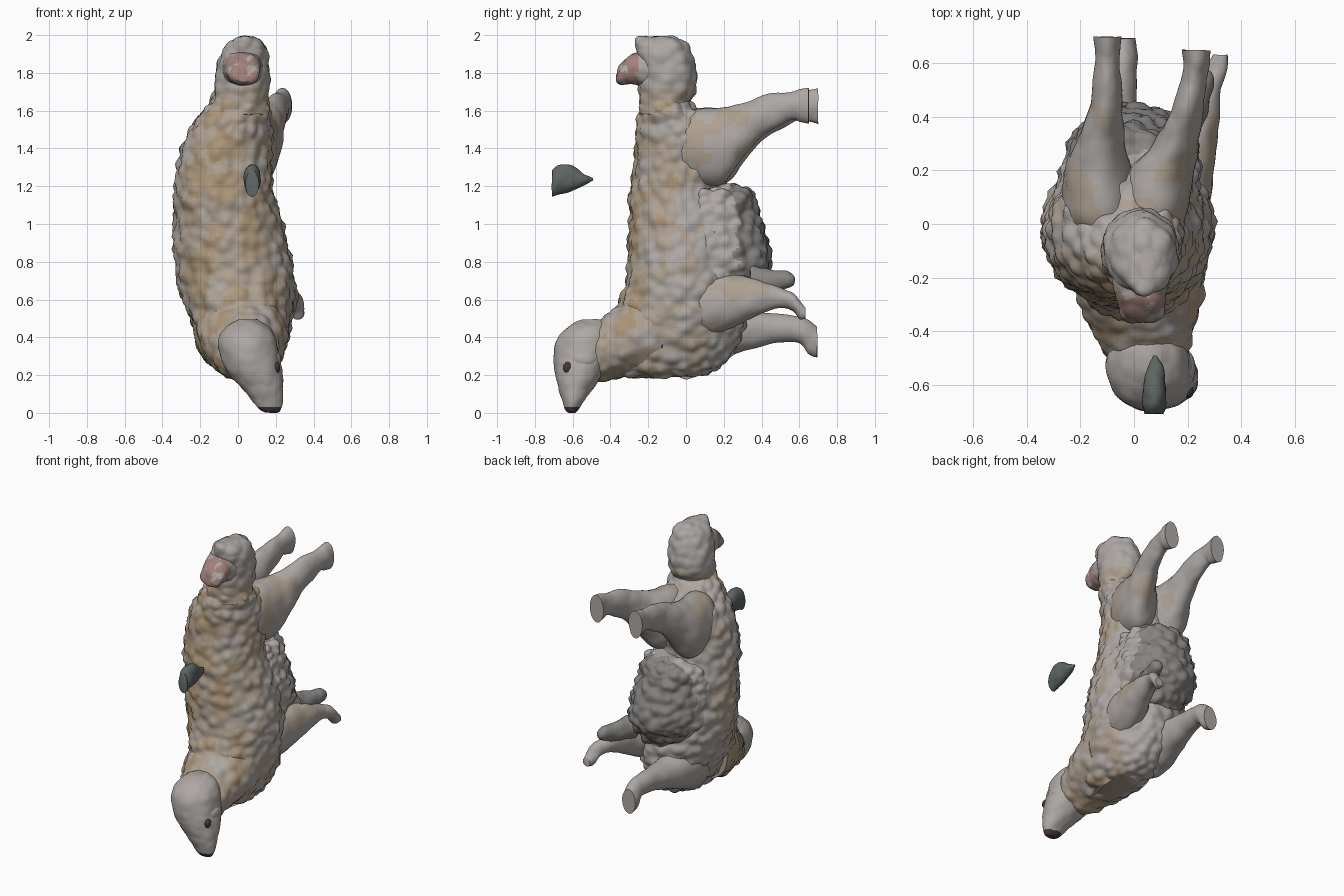
import bpy, bmesh, math
from mathutils import Vector, noise


def material(name, col):
    m = bpy.data.materials.new(name)
    m.diffuse_color = (*col, 1)
    return m


PALE = material("pale_skin", (0.42, 0.39, 0.37))
BUFF = material("buff_wool", (0.42, 0.35, 0.28))
TAN = material("tan_wool", (0.41, 0.30, 0.19))
DARK = material("dark_wool", (0.24, 0.23, 0.22))
PINK = material("pink_skin", (0.36, 0.22, 0.20))
BLACK = material("dark_eye", (0.06, 0.04, 0.035))
STONE = material("stone", (0.11, 0.13, 0.125))
MATS = [PALE, BUFF, TAN, DARK, PINK, BLACK, STONE]


def catmull(p, t):
    i = min(int(t), len(p) - 2)
    f = t - i
    a, b, c, d = p[max(i - 1, 0)], p[i], p[i + 1], p[min(i + 2, len(p) - 1)]
    return [0.5 * (2 * q + (r - o) * f + (2 * o - 5 * q + 4 * r - s) * f * f
                   + (3 * q - o - 3 * r + s) * f ** 3) for o, q, r, s in zip(a, b, c, d)]


def loft(name, axis, slices, paint, lump=0.0, sides=56, steps=9, size=15):
    """Smooth loft through ellipses: (height, x0, x1, v0, v1) along the axis."""
    bm = bmesh.new()
    rings = []
    n = (len(slices) - 1) * steps
    for k in range(n + 1):
        h, x0, x1, v0, v1 = catmull(slices, k / steps)
        ring = []
        for s in range(sides):
            a = math.tau * s / sides
            x = (x0 + x1) / 2 + (x1 - x0) / 2 * math.cos(a)
            v = (v0 + v1) / 2 + (v1 - v0) / 2 * math.sin(a)
            ring.append(bm.verts.new((x, v, h) if axis == 'Z' else (x, h, v)))
        rings.append(ring)
    for r, q in zip(rings, rings[1:]):
        for s in range(sides):
            t = (s + 1) % sides
            bm.faces.new((r[s], r[t], q[t], q[s]))
    bm.faces.new(rings[0])
    bm.faces.new(rings[-1])
    bmesh.ops.recalc_face_normals(bm, faces=bm.faces)
    bm.normal_update()
    # rounded wool lumps
    if lump:
        moves = [(v, v.normal * lump * (0.45 - noise.voronoi(v.co * size)[0][0])) for v in bm.verts]
        for v, d in moves:
            v.co += d
    bm.normal_update()
    for f in bm.faces:
        f.material_index = MATS.index(paint(f.calc_center_median()))
    return finish(name, bm)


def finish(name, bm):
    me = bpy.data.meshes.new(name)
    bm.to_mesh(me)
    bm.free()
    for m in MATS:
        me.materials.append(m)
    ob = bpy.data.objects.new(name, me)
    bpy.context.collection.objects.link(ob)
    bpy.ops.object.select_all(action='DESELECT')
    ob.select_set(True)
    bpy.context.view_layer.objects.active = ob
    bpy.ops.object.shade_smooth_by_angle(angle=math.radians(50))
    return ob


def ball(name, pos, scale, mat):
    bm = bmesh.new()
    bmesh.ops.create_uvsphere(bm, u_segments=20, v_segments=12, radius=1)
    for v in bm.verts:
        v.co = Vector(pos) + Vector([a * b for a, b in zip(v.co, scale)])
    for f in bm.faces:
        f.material_index = MATS.index(mat)
    return finish(name, bm)


def fleece(c):
    w = noise.noise(c * 7) * 0.7 + noise.noise(c * 20) * 0.3 - c.y * 1.5 - 0.15
    if c.y < -0.3:
        w -= 1.6 * (-0.3 - c.y) + 0.1
    return TAN if w > 0.3 else BUFF if w > -0.1 else PALE


def skin(c):
    return BUFF if noise.noise(c * 8) - c.y > 0.05 else PALE


def face(c):
    return BLACK if c.z < 0.03 else PALE


# torso, back towards -y
loft("torso", 'Z', [
    (0.185, -.04, .14, -.34, .04), (0.23, -.11, .20, -.40, .17), (0.33, -.18, .25, -.42, .26),
    (0.45, -.24, .28, -.40, .31), (0.58, -.29, .295, -.36, .32), (0.70, -.32, .30, -.32, .30),
    (0.85, -.34, .275, -.31, .29), (1.0, -.34, .24, -.30, .27), (1.15, -.335, .19, -.30, .22),
    (1.3, -.325, .18, -.28, .21), (1.45, -.29, .18, -.27, .21), (1.55, -.22, .175, -.26, .16),
    (1.61, -.17, .165, -.25, .06), (1.67, -.12, .155, -.24, .01)], fleece, 0.035, 100)

# neck and hanging head
loft("neck", 'Y', [
    (-.12, -.24, .27, .20, .68), (-.28, -.21, .26, .185, .63), (-.38, -.17, .23, .18, .55),
    (-.47, -.12, .205, .16, .49), (-.56, -.05, .16, .20, .45)], fleece, 0.025, 64)
loft("head", 'Z', [
    (0.0, .145, .205, -.625, -.585), (0.015, .115, .225, -.64, -.57), (.06, .08, .237, -.655, -.54),
    (.13, .02, .24, -.675, -.49), (.22, -.06, .235, -.695, -.43), (.32, -.10, .215, -.70, -.38),
    (.40, -.10, .20, -.68, -.37), (.46, -.06, .16, -.62, -.39), (.495, 0, .1, -.55, -.43)], face, 0.008)
ball("right_ear", (.19, -.54, .28), (.04, .07, .05), PALE)
ball("right_eye", (.205, -.625, .24), (.018, .026, .03), BLACK)

# rump at the top with bare pink patch
loft("rump", 'Z', [
    (1.58, -.14, .16, -.25, .02), (1.64, -.125, .16, -.245, .02), (1.71, -.125, .165, -.25, .055),
    (1.80, -.12, .17, -.25, .055), (1.89, -.095, .165, -.265, .035), (1.95, -.06, .145, -.27, .01),
    (1.985, -.02, .11, -.26, -.04), (1.998, .02, .08, -.22, -.09)],
     lambda c: BUFF if c.z < 1.72 else PALE, 0.02)
loft("pink_patch", 'Y', [
    (-.37, -.01, .07, 1.75, 1.79), (-.345, -.05, .11, 1.735, 1.85), (-.29, -.07, .125, 1.74, 1.90),
    (-.24, -.08, .13, 1.73, 1.92), (-.18, -.085, .135, 1.70, 1.94)],
     lambda c: PINK if c.y < -.25 and noise.noise(c * 25) > -0.25 else PALE, 0.015)

# shaggy dark belly, blending into the flanks
loft("belly_wool", 'Z', [
    (.60, -.12, .18, .05, .32), (.70, -.21, .24, -.05, .405), (.78, -.26, .255, -.10, .455),
    (.90, -.275, .245, -.12, .44), (1.03, -.27, .215, -.12, .40), (1.12, -.25, .185, -.10, .385),
    (1.18, -.20, .165, -.05, .35), (1.205, -.10, .12, .03, .26)],
     lambda c: DARK if c.y + noise.noise(c * 12) * 0.08 > .26 else PALE, 0.045, 90)


# legs, each slice as (y, x, half width, low z, high z)
def leg(name, rows):
    return loft(name, 'Y', [(y, x - w, x + w, lo, hi) for y, x, w, lo, hi in rows], skin, 0.012, 40, size=9)


for name, xs, dy in (
        ("left_hind_leg", (-.09, -.12, -.135, -.125, -.11, -.10, -.10, -.10, -.10), 0.015),
        ("right_hind_leg", (.04, .06, .10, .15, .185, .21, .225, .235, .235), -.035)):
    shape = [(-.1, .08, 1.32, 1.52), (.02, .135, 1.22, 1.605), (.20, .125, 1.21, 1.615),
             (.30, .09, 1.33, 1.635), (.40, .068, 1.44, 1.67), (.50, .055, 1.51, 1.695),
             (.59, .047, 1.55, 1.70), (.635, .048, 1.54, 1.71), (.685, .054, 1.53, 1.72)]
    leg(name, [(y + dy * y / .68, x, w, lo, hi) for x, (y, w, lo, hi) in zip(xs, shape)])

leg("right_front_leg", [
    (-.08, .10, .10, .44, .66), (.06, .14, .14, .40, .73), (.20, .185, .115, .43, .735),
    (.35, .235, .08, .50, .715), (.48, .27, .055, .55, .67), (.56, .30, .045, .535, .64),
    (.60, .315, .04, .49, .60), (.635, .325, .03, .495, .56)])
leg("left_front_leg", [
    (-.08, -.05, .10, .30, .55), (.06, -.08, .13, .24, .59), (.18, -.085, .125, .28, .57),
    (.34, -.07, .09, .335, .54), (.50, -.055, .065, .37, .525), (.60, -.045, .055, .365, .51),
    (.65, -.045, .055, .31, .49), (.695, -.045, .05, .29, .46)])

# dirty tuft joining belly and right front leg
loft("belly_tuft", 'Y', [
    (.34, .12, .25, .62, .78), (.44, .17, .28, .63, .76), (.52, .21, .30, .65, .755),
    (.56, .23, .29, .665, .735), (.575, .245, .275, .68, .72)], lambda c: DARK, 0.012, 32)

# loose stone floating behind the back
loft("loose_stone", 'Y', [
    (-.71, .04, .11, 1.14, 1.285), (-.67, .03, .12, 1.155, 1.315), (-.60, .035, .12, 1.175, 1.31),
    (-.54, .05, .11, 1.205, 1.265), (-.49, .07, .085, 1.23, 1.245)], lambda c: STONE, 0.008, 28)
